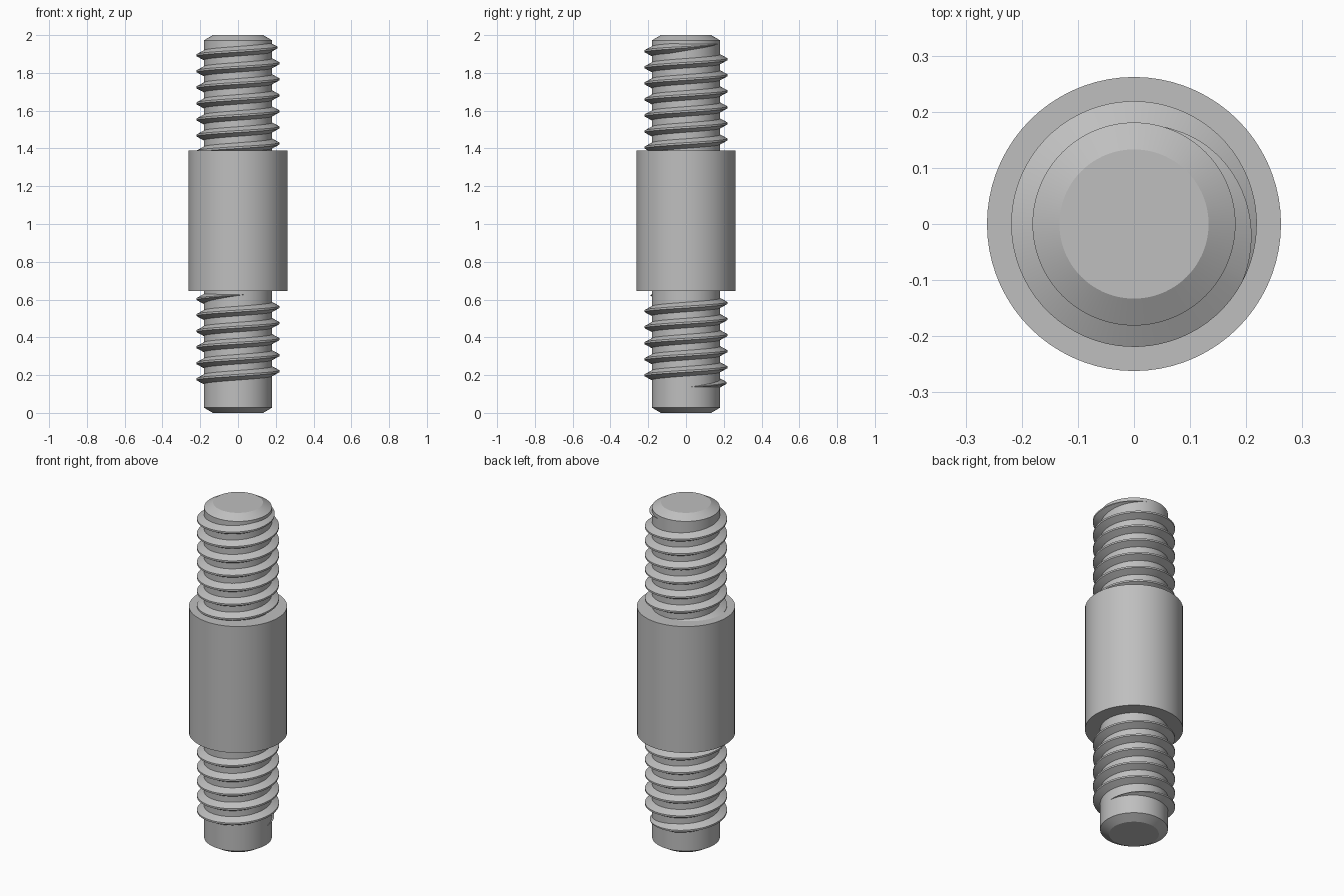
import bpy
import bmesh
from math import cos, sin, pi, radians

if "Cube" in bpy.data.objects:
    bpy.data.objects.remove(bpy.data.objects["Cube"], do_unlink=True)

CORE, CREST, COLLAR, TIP = 0.181, 0.219, 0.262, 0.133
COLLAR_LOW, COLLAR_HIGH = 0.645, 1.39
CHAMFER = 0.028
PITCH = 0.085
BASE_HALF, CREST_HALF = 0.027, 0.005
SEGMENTS = 72

steel = bpy.data.materials.new("steel grey")
steel.use_nodes = True
colour = (0.52, 0.52, 0.52, 1)
steel.diffuse_color = colour
bsdf = next(n for n in steel.node_tree.nodes if n.type == "BSDF_PRINCIPLED")
bsdf.inputs["Base Color"].default_value = colour


def finish(bm, name):
    bmesh.ops.recalc_face_normals(bm, faces=bm.faces)
    mesh = bpy.data.meshes.new(name)
    bm.to_mesh(mesh)
    bm.free()
    mesh.materials.append(steel)
    obj = bpy.data.objects.new(name, mesh)
    bpy.context.collection.objects.link(obj)
    bpy.ops.object.select_all(action="DESELECT")
    obj.select_set(True)
    bpy.context.view_layer.objects.active = obj
    bpy.ops.object.shade_smooth_by_angle(angle=radians(25))
    return obj


def turned(name, profile):
    """Solid of revolution from (radius, z) points, capped at both ends."""
    bm = bmesh.new()
    rings = []
    for r, z in profile:
        rings.append([bm.verts.new((r * cos(2 * pi * i / SEGMENTS),
                                    r * sin(2 * pi * i / SEGMENTS), z))
                      for i in range(SEGMENTS)])
    for a, b in zip(rings, rings[1:]):
        for i in range(SEGMENTS):
            j = (i + 1) % SEGMENTS
            bm.faces.new((a[i], a[j], b[j], b[i]))
    bm.faces.new(rings[0])
    bm.faces.new(rings[-1])
    return finish(bm, name)


def thread(name, start, end, z_ref, ref, taper_start, taper_end):
    """Right-hand ridge; angles in degrees, crest height z_ref at angle ref."""
    bm = bmesh.new()
    steps = int((end - start) / 5)
    rows = []
    for k in range(steps + 1):
        deg = start + (end - start) * k / steps
        s = 1.0
        if taper_start:
            s = min(s, (deg - start) / taper_start)
        if taper_end:
            s = min(s, (end - deg) / taper_end)
        s = max(s, 0.02)
        z = z_ref + PITCH * (deg - ref) / 360
        top = CORE + (CREST - CORE) * s
        section = [(CORE - 0.003, -BASE_HALF * s), (top, -CREST_HALF * s),
                   (top, CREST_HALF * s), (CORE - 0.003, BASE_HALF * s)]
        a = radians(deg)
        rows.append([bm.verts.new((r * cos(a), r * sin(a), z + dz))
                     for r, dz in section])
    for a, b in zip(rows, rows[1:]):
        for i in range(4):
            j = (i + 1) % 4
            bm.faces.new((a[i], a[j], b[j], b[i]))
    bm.faces.new(rows[0])
    bm.faces.new(rows[-1])
    return finish(bm, name)


# Chamfered rod running the full length
turned("core_rod", [(TIP, 0), (CORE, CHAMFER), (CORE, 2 - CHAMFER), (TIP, 2)])

# Plain collar in the middle
turned("collar", [(COLLAR, COLLAR_LOW), (COLLAR, COLLAR_HIGH)])

# Upper ridge runs out near the tip and starts inside the collar
thread("upper_thread", 72 - 360 * 7, 72, 1.936, 0, 0, 100)

# Lower ridge runs out at both ends
thread("lower_thread", 5 - 360 * 5, 285, 0.603, 180, 100, 100)
